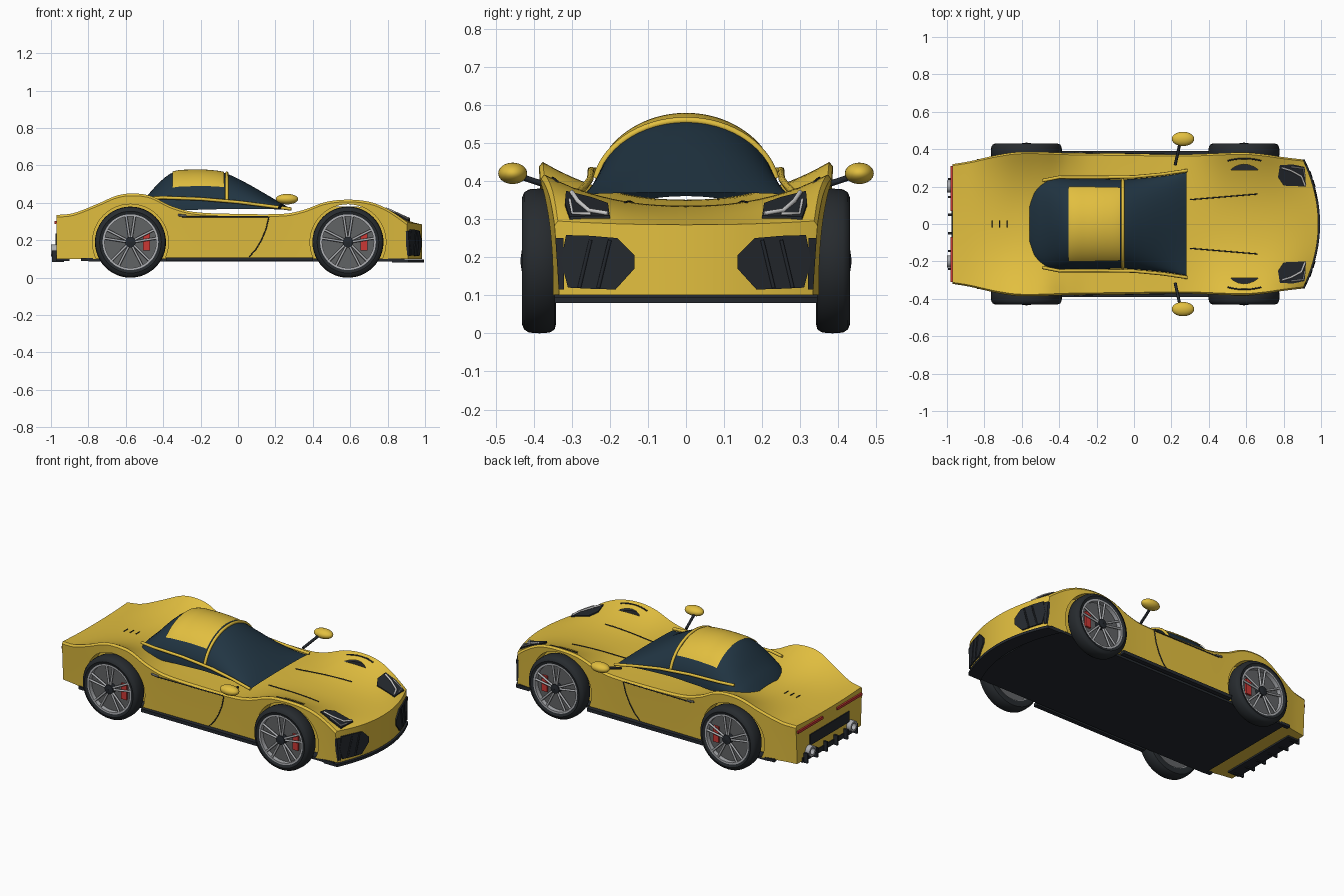
import bpy, bmesh
from math import sin, cos, pi, radians
from mathutils import Vector

if "Cube" in bpy.data.objects:
    bpy.data.objects.remove(bpy.data.objects["Cube"])

def material(name, c):
    m = bpy.data.materials.new(name)
    m.diffuse_color = (*c, 1)
    m.use_nodes = True
    m.node_tree.nodes["Principled BSDF"].inputs["Base Color"].default_value = m.diffuse_color
    return m

YEL = material("paint", (.76, .52, .05)); GLASS = material("glass", (.015, .035, .055))
DARK = material("dark_trim", (.018, .022, .028)); RED = material("red", (.6, .04, .035))
SILVER = material("silver", (.42, .43, .45)); GREY = material("disc_grey", (.12, .125, .13))
WHITE = material("lamp_white", (.8, .8, .78)); TYRE = material("rubber", (.02, .024, .028))

def mesh(name, verts, faces, mat, angle=40):
    me = bpy.data.meshes.new(name)
    me.from_pydata([tuple(v) for v in verts], [], faces)
    bm = bmesh.new(); bm.from_mesh(me)
    bmesh.ops.recalc_face_normals(bm, faces=bm.faces)
    bm.to_mesh(me); bm.free()
    ob = bpy.data.objects.new(name, me)
    bpy.context.collection.objects.link(ob)
    me.materials.append(mat)
    smooth(ob, angle)
    return ob

def smooth(ob, angle=40):
    bpy.ops.object.select_all(action='DESELECT')
    ob.select_set(True); bpy.context.view_layer.objects.active = ob
    bpy.ops.object.shade_smooth_by_angle(angle=radians(angle))

def box(name, lo, hi, mat):
    v = [(x, y, z) for x in (lo[0], hi[0]) for y in (lo[1], hi[1]) for z in (lo[2], hi[2])]
    return mesh(name, v, [(0, 1, 3, 2), (4, 6, 7, 5), (0, 4, 5, 1), (2, 3, 7, 6), (0, 2, 6, 4), (1, 5, 7, 3)], mat)

def prism(name, pts, off, mat):
    n = len(pts); off = Vector(off)
    v = [Vector(p) + off for p in pts] + [Vector(p) - off for p in pts]
    f = [tuple(range(n)), tuple(range(2*n-1, n-1, -1))]
    return mesh(name, v, f + [(i, (i+1) % n, (i+1) % n+n, i+n) for i in range(n)], mat)

def tube(name, pts, r, mat):
    cu = bpy.data.curves.new(name, 'CURVE'); cu.dimensions = '3D'
    cu.bevel_depth = r; cu.bevel_resolution = 2; cu.use_fill_caps = True
    sp = cu.splines.new('POLY'); sp.points.add(len(pts)-1)
    for p, q in zip(sp.points, pts): p.co = (*q, 1)
    cu.materials.append(mat)
    ob = bpy.data.objects.new(name, cu)
    bpy.context.collection.objects.link(ob)
    return ob

def lathe(name, prof, c, s, mat, n=48):
    # prof = (radius, distance outward along y)
    m = len(prof)
    v = [(c[0]+r*cos(2*pi*i/n), c[1]+s*d, c[2]+r*sin(2*pi*i/n)) for i in range(n) for r, d in prof]
    f = [(i*m+j, i*m+(j+1) % m, (i+1) % n*m+(j+1) % m, (i+1) % n*m+j) for i in range(n) for j in range(m)]
    return mesh(name, v, f, mat)

def interp(keys, x, k):
    # Smooth Hermite interpolation of column k
    n = len(keys); x = min(max(x, keys[0][0]), keys[-1][0])
    i = next(j for j in range(n-1) if x <= keys[j+1][0])
    a, b = keys[i], keys[i+1]
    slope = lambda j: (keys[min(j+1, n-1)][k]-keys[max(j-1, 0)][k])/(keys[min(j+1, n-1)][0]-keys[max(j-1, 0)][0])
    h = b[0]-a[0]; t = (x-a[0])/h
    return ((2*t**3-3*t*t+1)*a[k] + (t**3-2*t*t+t)*h*slope(i)
            + (3*t*t-2*t**3)*b[k] + (t**3-t*t)*h*slope(i+1))

# Body keys: x, half width, fender height, centre height
BODY = [(-.97, .32, .335, .325), (-.88, .335, .345, .33), (-.75, .365, .395, .34), (-.65, .382, .438, .345),
        (-.57, .386, .45, .35), (-.47, .384, .438, .35), (-.36, .38, .385, .345), (-.24, .378, .352, .337),
        (0, .375, .341, .334), (.25, .372, .342, .334), (.35, .374, .362, .335), (.47, .379, .405, .335),
        (.59, .382, .417, .332), (.72, .372, .405, .324), (.82, .36, .376, .314), (.9, .352, .34, .302), (.985, .345, .295, .285)]

def bend(s, y):
    return s - .085*max(0, (s-.6)/.385)**1.5*(y/.35)**2

def top(x, y, up=.004):
    s = x
    for _ in range(6): s = min(.985, x + s - bend(s, y))
    w, zs, zc = (interp(BODY, s, k) for k in (1, 2, 3))
    return Vector((x, y, zc+(zs-zc)*min(1, abs(y)/(.975*w))**2.2 + up))

def side(x, z, sg):
    return Vector((x, sg*(interp(BODY, x, 1)*(.965+.035*min(1, (z-.1)/.24))+.001), z))

# Lofted body shell
T = 10
verts, faces, NS = [], [], 90
for i in range(NS):
    s = -.97 + 1.955*i/(NS-1)
    w, zs, zc = (interp(BODY, s, k) for k in (1, 2, 3))
    up = [(.975*w*j/T, zc+(zs-zc)*abs(j/T)**2.2) for j in range(-T, T+1)]
    sd = [(w, zs-.012), (.992*w, .1+(zs-.1)*.75), (.978*w, .1+(zs-.1)*.4)]
    lo = [(.965*w*j/T, .1) for j in range(T, -T-1, -1)]
    ring = up + sd + lo + [(-y, z) for y, z in reversed(sd)]
    verts += [(bend(s, y), y, z) for y, z in ring]
R = len(ring); U = 2*T+1
for i in range(NS-1):
    faces += [(i*R+j, i*R+(j+1) % R, (i+1)*R+(j+1) % R, (i+1)*R+j) for j in range(R)]
for o in (0, (NS-1)*R):
    faces += [(o+j, o+j+1, o+2*U+1-j, o+2*U+2-j) for j in range(U-1)]
    faces += [tuple(o+k for k in range(U-1, U+4)), (o, *[o+k for k in range(R-1, R-5, -1)])]
body = mesh("body", verts, faces, YEL, 35)

# Wheel arches cut out of the body
WX = (-.575, .588)
for x in WX:
    for s in (1, -1):
        n = 48
        ring = [(x+.203*cos(2*pi*i/n), s*.29, .19+.203*sin(2*pi*i/n)) for i in range(n)]
        cut = prism("arch_cutter", [(a, s*.42, c) for a, b, c in ring], (0, .13, 0), YEL)
        cut.hide_render = True
        bpy.context.view_layer.objects.active = body
        md = body.modifiers.new("arch", 'BOOLEAN'); md.object = cut; md.operation = 'DIFFERENCE'; md.solver = 'EXACT'
        bpy.ops.object.modifier_apply(modifier=md.name)
        bpy.data.objects.remove(cut)
smooth(body, 35)

# Canopy keys: x, half width, top height, base height
DOME = [(-.56, .12, .36, .34), (-.535, .19, .392, .34), (-.48, .232, .445, .345), (-.42, .243, .51, .35), (-.35, .244, .562, .358),
        (-.25, .242, .573, .362), (-.15, .24, .571, .365), (-.06, .238, .556, .367), (.05, .246, .503, .368), (.16, .257, .44, .367), (.28, .275, .37, .362)]

def dome_pt(x, th, g=0):
    b, h, z = (interp(DOME, x, k) for k in (1, 2, 3))
    return Vector((x, (b+g)*cos(th), z+(h-z+g)*sin(th)))

def dome(name, x0, x1, t0, mat, g=0, n=30, m=28):
    v = [dome_pt(x0+(x1-x0)*i/n, t0+(pi-2*t0)*j/m, g) for i in range(n+1) for j in range(m+1)]
    f = [(i*(m+1)+j, i*(m+1)+j+1, (i+1)*(m+1)+j+1, (i+1)*(m+1)+j) for i in range(n) for j in range(m)]
    return mesh(name, v, f, mat)

dome("canopy_glass", -.56, .28, 0, GLASS)
dome("roof_panel", -.35, -.075, radians(36), YEL, .005)
tube("windscreen_hoop", [dome_pt(-.06, radians(12)+(pi-radians(24))*i/30, .003) for i in range(31)], .009, YEL)

# Nose and tail trim in the middle
noseX = lambda y: bend(.985, y)
ys = [.345*i/12 for i in range(-12, 13)]
edge = [(noseX(y)+.01, y) for y in ys]
prism("front_splitter", [(x, y, .088) for x, y in edge] + [(x-.09, y, .088) for x, y in reversed(edge)], (0, 0, .008), DARK)
box("underfloor", (-.8, -.345, .086), (.89, .345, .102), DARK)
box("rear_grille", (-.976, -.19, .17), (-.95, .19, .235), DARK)
box("rear_diffuser", (-.974, -.26, .09), (-.9, .26, .12), DARK)
for y in (-.24, -.145, -.05, .05, .145, .24):
    box("diffuser_fin", (-.995, y-.006, .085), (-.93, y+.006, .145), DARK)
for x in (-.76, -.72, -.68):
    tube("deck_slit", [top(x, -.018, .001), top(x, .018, .001)], .003, DARK)

for s in (1, -1):
    # Canopy rail and sill
    rail = [(-.49, .232, .425), (-.4, .25, .428), (-.2, .249, .421), (0, .252, .404), (.15, .266, .385), (.285, .286, .367)]
    tube("canopy_rail", [(x, s*y, z) for x, y, z in rail], .009, YEL)
    box("side_sill", (-.385, s*.375-.014, .088), (.4, s*.375+.014, .108), DARK)
    box("rear_sill", (-.84, s*.335-.012, .09), (-.76, s*.335+.012, .106), DARK)
    # Door seams, handle, bonnet seam and fender slit
    tube("door_seam", [side(x, z, s) for x, z in ((.165, .325), (.15, .26), (.125, .2), (.095, .15), (.06, .112))], .003, DARK)
    tube("waist_seam", [side(-.3+.46*i/8, .326, s) for i in range(9)], .003, DARK)
    tube("door_handle", [side(-.32, .335, s), side(-.275, .33, s)], .006, GREY)
    tube("bonnet_seam", [top(.3+.36*i/8, s*(.13+.03*i/8), .001) for i in range(9)], .003, DARK)
    tube("fender_slit", [top(.5+.18*i/8, s*(.35-.012*abs(i/4-1)**2), .001) for i in range(9)], .004, DARK)
    # Headlight with light bar
    lamp = ((.78, .315), (.85, .318), (.912, .305), (.92, .2), (.8, .205), (.77, .25))
    prism("headlight", [top(x, s*y, .003) for x, y in lamp], (0, 0, .005), DARK)
    tube("light_bar", [top(x, s*y, .012) for x, y in ((.79, .3), (.84, .285), (.895, .255), (.915, .205))], .006, WHITE)
    tube("light_bar", [top(x, s*y, .012) for x, y in ((.84, .305), (.905, .298), (.915, .25))], .004, WHITE)
    # Front intake with slats
    vent = [(.18, .25), (.25, .256), (.315, .258), (.328, .19), (.31, .12), (.25, .117), (.185, .115), (.135, .17), (.135, .205)]
    prism("front_intake", [(noseX(y), s*y, z) for y, z in vent], (.009, 0, 0), DARK)
    for y in (.2, .25):
        tube("intake_slat", [(noseX(y)+.008, s*y, .245), (noseX(y+.03)+.008, s*(y+.03), .12)], .005, DARK)
    prism("corner_intake", [(noseX(y), s*y, z) for y, z in ((.322, .25), (.343, .25), (.334, .115), (.32, .115))], (.008, 0, 0), DARK)
    # Wing mirror
    tube("mirror_stalk", [(.22, s*.315, .372), (.245, s*.43, .41)], .008, DARK)
    bpy.ops.mesh.primitive_uv_sphere_add(segments=28, ring_count=16, radius=1, location=(.262, s*.455, .42))
    ob = bpy.context.object; ob.name = "wing_mirror"; ob.scale = (.06, .038, .028)
    ob.data.materials.append(YEL); smooth(ob)
    # Tail light and exhaust
    a, b = sorted((s*.07, s*.31))
    box("tail_light", (-.98, a, .288), (-.955, b, .303), RED)
    pipe = lathe("exhaust", [(.02, 0), (.032, 0), (.032, .06), (.02, .06)], (0, 0, 0), 1, SILVER, 28)
    pipe.rotation_euler = (0, 0, pi/2); pipe.location = (-.94, s*.2, .145)
    # Wheels
    for x in WX:
        c = (x, s*.385, .19)
        tyre = [(.145, -.04), (.165, -.044), (.18, -.04), (.188, -.027), (.19, 0), (.188, .027), (.18, .04), (.165, .046), (.147, .04)]
        lathe("tyre", tyre, c, s, TYRE)
        lathe("rim", [(.138, -.035), (.149, -.035), (.149, .041), (.138, .041)], c, s, SILVER)
        lathe("brake_disc", [(.001, 0), (.138, 0), (.138, .014), (.001, .014)], c, s, GREY)
        lathe("hub", [(.001, 0), (.028, 0), (.028, .046), (.001, .05)], c, s, DARK, 24)
        box("brake_caliper", (x+.068, s*.397-.014, .145), (x+.105, s*.397+.014, .24), RED)
        for i in range(5):
            for d in (-.11, .11):
                t = pi/2 + 2*pi*i/5
                u = [(.025, t+d*2), (.145, t+d*1.5)]
                tube("spoke", [(x+r*cos(q), s*.42, .19+r*sin(q)) for r, q in u], .0065, SILVER)
